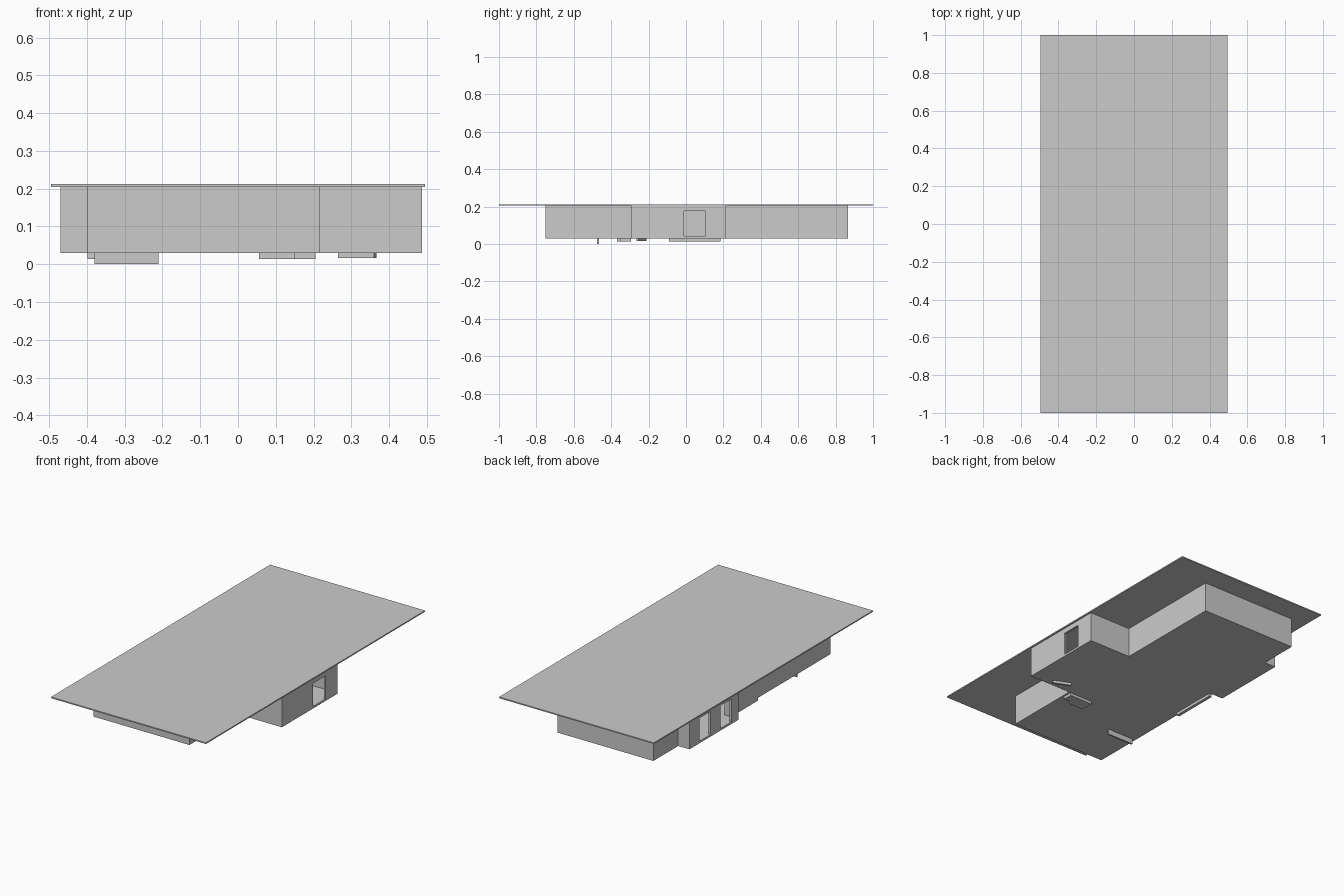
import bpy, bmesh, math
from mathutils import Vector

if "Cube" in bpy.data.objects:
    bpy.data.objects.remove(bpy.data.objects["Cube"])

FLOOR, SILL, HEAD, EAVES, TOP = 0.03, 0.04, 0.175, 0.205, 0.212
WALL = 0.012

OUTLINE = [(-0.398, -0.752), (0.216, -0.752), (0.216, -0.295), (0.487, -0.295),
           (0.487, 0.214), (0.216, 0.214), (0.216, 0.866), (-0.398, 0.866),
           (-0.398, 0.64), (-0.47, 0.64), (-0.47, 0.19), (-0.398, 0.19)]


def finish(name, bm):
    bmesh.ops.recalc_face_normals(bm, faces=bm.faces)
    mesh = bpy.data.meshes.new(name)
    bm.to_mesh(mesh)
    bm.free()
    obj = bpy.data.objects.new(name, mesh)
    bpy.context.collection.objects.link(obj)
    return obj


def prism(name, points, z0, z1):
    bm = bmesh.new()
    face = bm.faces.new([bm.verts.new((x, y, z0)) for x, y in points])
    ext = bmesh.ops.extrude_face_region(bm, geom=[face], use_keep_orig=True)
    up = [v for v in ext["geom"] if isinstance(v, bmesh.types.BMVert)]
    bmesh.ops.translate(bm, verts=up, vec=(0, 0, z1 - z0))
    return finish(name, bm)


def box(name, x0, x1, y0, y1, z0, z1):
    return prism(name, [(x0, y0), (x1, y0), (x1, y1), (x0, y1)], z0, z1)


def inset(points, t):
    # Moves each right-angled corner inwards by the wall thickness
    result = []
    for i, p in enumerate(points):
        p = Vector(p)
        a = (p - Vector(points[i - 1])).normalized()
        b = (Vector(points[(i + 1) % len(points)]) - p).normalized()
        q = p + t * (Vector((-a.y, a.x)) + Vector((-b.y, b.x)))
        result.append((q.x, q.y))
    return result


def wall_ring(name, outer, inner, z0, z1):
    bm = bmesh.new()
    loops = [[bm.verts.new((x, y, z)) for x, y in pts]
             for pts, z in ((outer, z0), (outer, z1), (inner, z1), (inner, z0))]
    n = len(outer)
    for k in range(4):
        a, b = loops[k], loops[(k + 1) % 4]
        for i in range(n):
            j = (i + 1) % n
            bm.faces.new((a[i], a[j], b[j], b[i]))
    return finish(name, bm)


# Flat roof and floor slab
box("roof", -0.495, 0.495, -1, 1, EAVES, TOP)
prism("floor", OUTLINE, FLOOR, SILL)

# Outer walls with one opening on the right and two in the left bay
walls = wall_ring("walls", OUTLINE, inset(OUTLINE, WALL), SILL, EAVES)
for x, y0, y1 in ((0.487, -0.01, 0.105), (-0.47, 0.448, 0.548), (-0.47, 0.257, 0.357)):
    cutter = box("opening_cutter", x - 0.03, x + 0.03, y0, y1, SILL + 0.002, HEAD)
    cutter.hide_render = True
    mod = walls.modifiers.new("opening", 'BOOLEAN')
    mod.object = cutter
    mod.operation = 'DIFFERENCE'
    mod.solver = 'EXACT'
    bpy.context.view_layer.objects.active = walls
    bpy.ops.object.modifier_apply(modifier=mod.name)
    bpy.data.objects.remove(cutter)

# Small pieces hanging below the floor
box("front_fin", -0.38, -0.21, -0.476, -0.466, 0, FLOOR)
box("left_fin", -0.398, -0.38, -0.09, 0.185, 0.014, FLOOR)
prism("stepped_block", [(0.055, -0.37), (0.15, -0.37), (0.15, -0.35), (0.205, -0.35),
                        (0.205, -0.295), (0.055, -0.295)], 0.014, FLOOR)
prism("slanted_fin", [(0.265, -0.222), (0.36, -0.265), (0.366, -0.253), (0.271, -0.21)],
      0.016, FLOOR)
